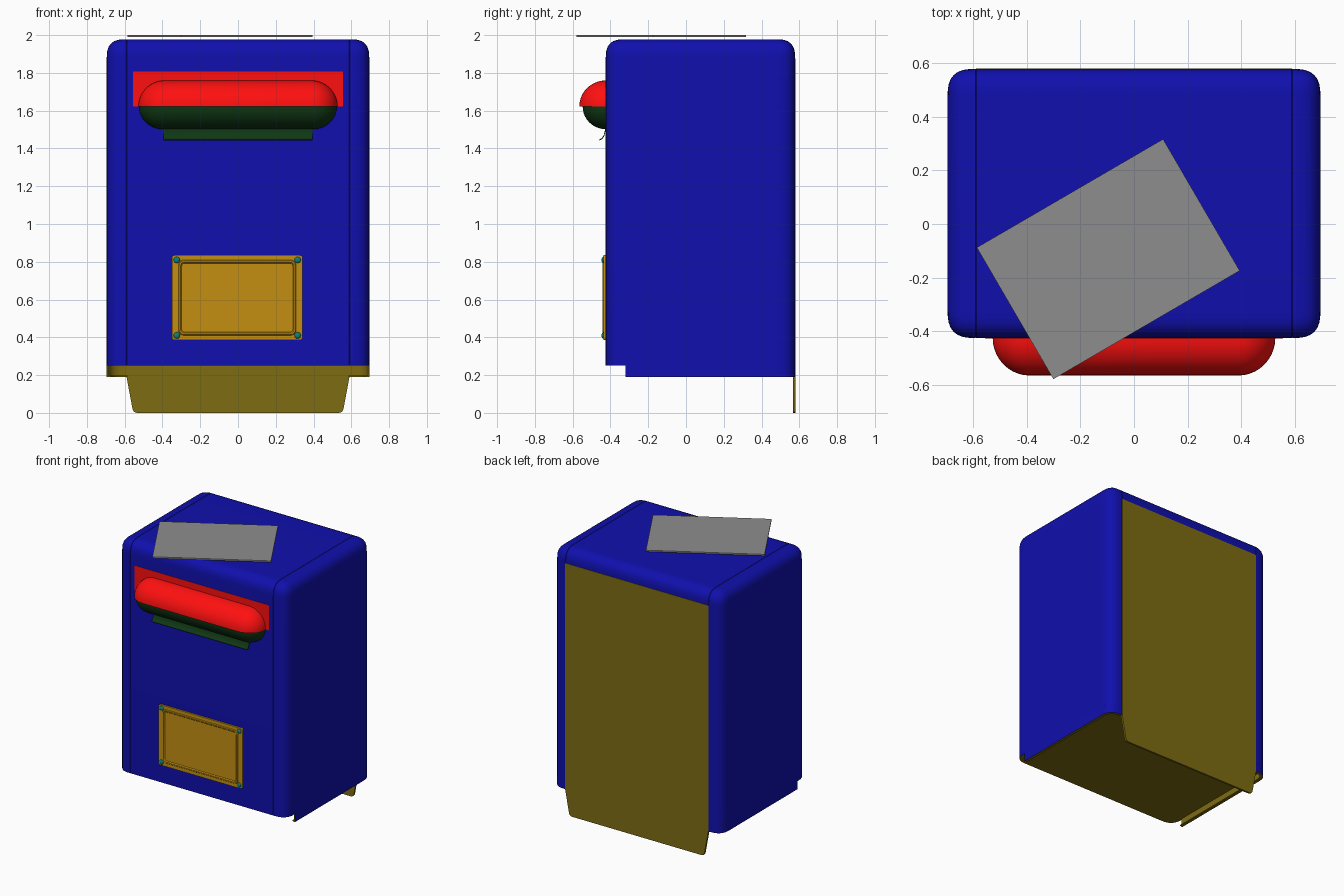
import bpy, bmesh, math
from mathutils import Vector, Matrix

if "Cube" in bpy.data.objects:
    bpy.data.objects.remove(bpy.data.objects["Cube"])


def material(name, r, g, b):
    m = bpy.data.materials.new(name)
    m.diffuse_color = (r, g, b, 1)
    m.use_nodes = True
    m.node_tree.nodes["Principled BSDF"].inputs["Base Color"].default_value = m.diffuse_color
    return m


BLUE = material("blue", 0.005, 0.005, 0.42)
RED = material("red", 1.0, 0.005, 0.005)
GREEN = material("green", 0.005, 0.038, 0.007)
GOLD = material("gold", 0.55, 0.275, 0.006)
OLIVE = material("olive", 0.21, 0.15, 0.006)
TEAL = material("teal", 0.002, 0.22, 0.21)
GREY = material("grey", 0.27, 0.27, 0.27)


def finish(bm, name, *mats):
    bmesh.ops.recalc_face_normals(bm, faces=bm.faces)
    me = bpy.data.meshes.new(name)
    bm.to_mesh(me)
    bm.free()
    ob = bpy.data.objects.new(name, me)
    bpy.context.collection.objects.link(ob)
    for m in mats:
        me.materials.append(m)
    bpy.ops.object.select_all(action='DESELECT')
    ob.select_set(True)
    bpy.context.view_layer.objects.active = ob
    bpy.ops.object.shade_smooth_by_angle(angle=math.radians(30))
    return ob


def box(lo, hi):
    lo, hi = Vector(lo), Vector(hi)
    bm = bmesh.new()
    bmesh.ops.create_cube(bm, size=1, matrix=Matrix.Translation((lo + hi) / 2)
                          @ Matrix.Diagonal((*(hi - lo), 1)))
    return bm


def prism(points, depth):
    bm = bmesh.new()
    face = bm.faces.new([bm.verts.new(p) for p in points])
    out = bmesh.ops.extrude_face_region(bm, geom=[face])["geom"]
    bmesh.ops.translate(bm, vec=depth, verts=[v for v in out if isinstance(v, bmesh.types.BMVert)])
    bmesh.ops.recalc_face_normals(bm, faces=bm.faces)
    return bm


# Body: rounded box with a fine seam either side and an olive floor
BACK = 0.578
bm = box((-0.695, -0.425, 0.25), (0.695, BACK, 1.978))
edges = [e for e in bm.edges if max(v.co.z for v in e.verts) > 1]
bmesh.ops.bevel(bm, geom=edges, offset=0.1, segments=8, profile=0.6, affect='EDGES')
for side in (-1, 1):
    for x in (0.588, 0.590, 0.592):
        bmesh.ops.bisect_plane(bm, geom=bm.verts[:] + bm.edges[:] + bm.faces[:],
                               plane_co=(side * x, 0, 0), plane_no=(1, 0, 0))
bm.normal_update()
for v in bm.verts:
    if abs(abs(v.co.x) - 0.590) < 0.0005:
        n = Vector((0, v.normal.y, max(v.normal.z, 0)))
        if n.length > 0.1:
            v.co -= n.normalized() * 0.0015
for f in bm.faces:
    f.material_index = 1 if f.normal.z < -0.9 else 0
finish(bm, "body", BLUE, OLIVE)


# Side skirts hanging below the floor, olive inside, with a small inner lip
def skirt_line(inset):
    r = 0.1 - inset
    arc = [(0.595 + r * max(math.cos(a), 0) ** 0.74, BACK - 0.1 + r * math.sin(a) ** 0.74)
           for a in (math.pi / 16 * i for i in range(9))]
    return [(0.695 - inset, -0.32)] + arc + [(0.585, BACK - inset)]


for name, inset, z, height in (("side_skirts", 0.008, 0.19, 0.061), ("skirt_lips", 0.022, 0.191, 0.007)):
    outline = skirt_line(0.0 if height > 0.01 else 0.004) + skirt_line(inset)[::-1]
    bm = prism([(x, y, z) for x, y in outline], (0, 0, height))
    for f in bm.faces:
        c = f.calc_center_median()
        outward = f.normal.dot(Vector((c.x, c.y - 0.1, 0))) > 0.05 and f.normal.y > -0.9
        f.material_index = 0 if outward else 1
    finish(bm, name, BLUE, OLIVE).modifiers.new("mirror", 'MIRROR')

# Back plate with a tapered, round-cornered tail reaching the ground
tail = [(0.59, 1.875), (0.59, 0.19), (0.558, 0.018), (0.55, 0.005), (0.535, 0)]
outline = tail + [(-x, z) for x, z in tail[::-1]]
finish(prism([(x, 0.566, z) for x, z in outline], (0, 0.0145, 0)), "back_plate", OLIVE)

# Letter slot: red plate with rounded hood above and green mouth below
finish(box((-0.555, -0.427, 1.622), (0.555, -0.42, 1.808)), "slot_plate", RED)


def half_hood(name, mat, length, ry, rz, end):
    arc = [(math.cos(a), math.sin(a)) for a in (math.pi / 20 * i for i in range(11))]
    right = [(length - end + end * c, s) for c, s in arc]
    profile = right + [(-x, s) for x, s in right[::-1]]
    bm = bmesh.new()
    rows = [[bm.verts.new((x, -0.425 - ry * r * c, 1.622 + rz * r * s)) for x, r in profile]
            for c, s in arc]
    for a, b in zip(rows, rows[1:]):
        for i in range(len(a) - 1):
            bm.faces.new((a[i], a[i + 1], b[i + 1], b[i]))
    bm.faces.new(rows[0])
    bm.faces.new(rows[-1])
    bmesh.ops.remove_doubles(bm, verts=bm.verts, dist=1e-5)
    finish(bm, name, mat)


half_hood("slot_hood", RED, 0.527, 0.14, 0.138, 0.138)
half_hood("slot_mouth", GREEN, 0.523, 0.122, -0.12, 0.125)

# Curled lip under the mouth
curl = [(-0.424, 1.52), (-0.427, 1.488), (-0.433, 1.465), (-0.443, 1.45), (-0.457, 1.443)]
outline = curl + [(y - 0.003, z + 0.005) for y, z in curl[::-1]]
finish(prism([(-0.395, y, z) for y, z in outline], (0.79, 0, 0)), "slot_lip", GREEN)

# Notice plate: nested rounded rectangles forming a raised bead and recessed panel
bm = bmesh.new()
rings = []
for w, h, r, y in ((0.346, 0.225, 0.015, -0.42), (0.346, 0.225, 0.015, -0.438),
                   (0.312, 0.2, 0.03, -0.438), (0.308, 0.196, 0.027, -0.443),
                   (0.300, 0.188, 0.02, -0.443), (0.294, 0.182, 0.015, -0.436)):
    ring = []
    for k in range(20):
        q, a = k // 5, math.pi / 2 * (k // 5 + (k % 5) / 4)
        sx, sz = (1, -1, -1, 1)[q], (1, 1, -1, -1)[q]
        ring.append(bm.verts.new((-0.004 + sx * (w - r) + r * math.cos(a), y,
                                  0.61 + sz * (h - r) + r * math.sin(a))))
    rings.append(ring)
for a, b in zip(rings, rings[1:]):
    for i in range(20):
        j = (i + 1) % 20
        bm.faces.new((a[i], a[j], b[j], b[i]))
bm.faces.new(rings[0])
bm.faces.new(rings[-1])
finish(bm, "notice_plate", GOLD)

# Corner rivets
bm = bmesh.new()
for x in (-0.324, 0.316):
    for z in (0.41, 0.81):
        bmesh.ops.create_uvsphere(bm, u_segments=16, v_segments=8, radius=1,
                                  matrix=Matrix.Translation((x, -0.438, z))
                                  @ Matrix.Diagonal((0.017, 0.009, 0.017, 1)))
finish(bm, "plate_rivets", TEAL)

# Sheet lying askew on the roof
bm = box((-0.402, -0.284, 1.989), (0.402, 0.284, 2.0))
bmesh.ops.rotate(bm, verts=bm.verts, cent=(0, 0, 0), matrix=Matrix.Rotation(math.radians(30.2), 3, 'Z'))
bmesh.ops.translate(bm, verts=bm.verts, vec=(-0.096, -0.131, 0))
finish(bm, "roof_sheet", GREY)
